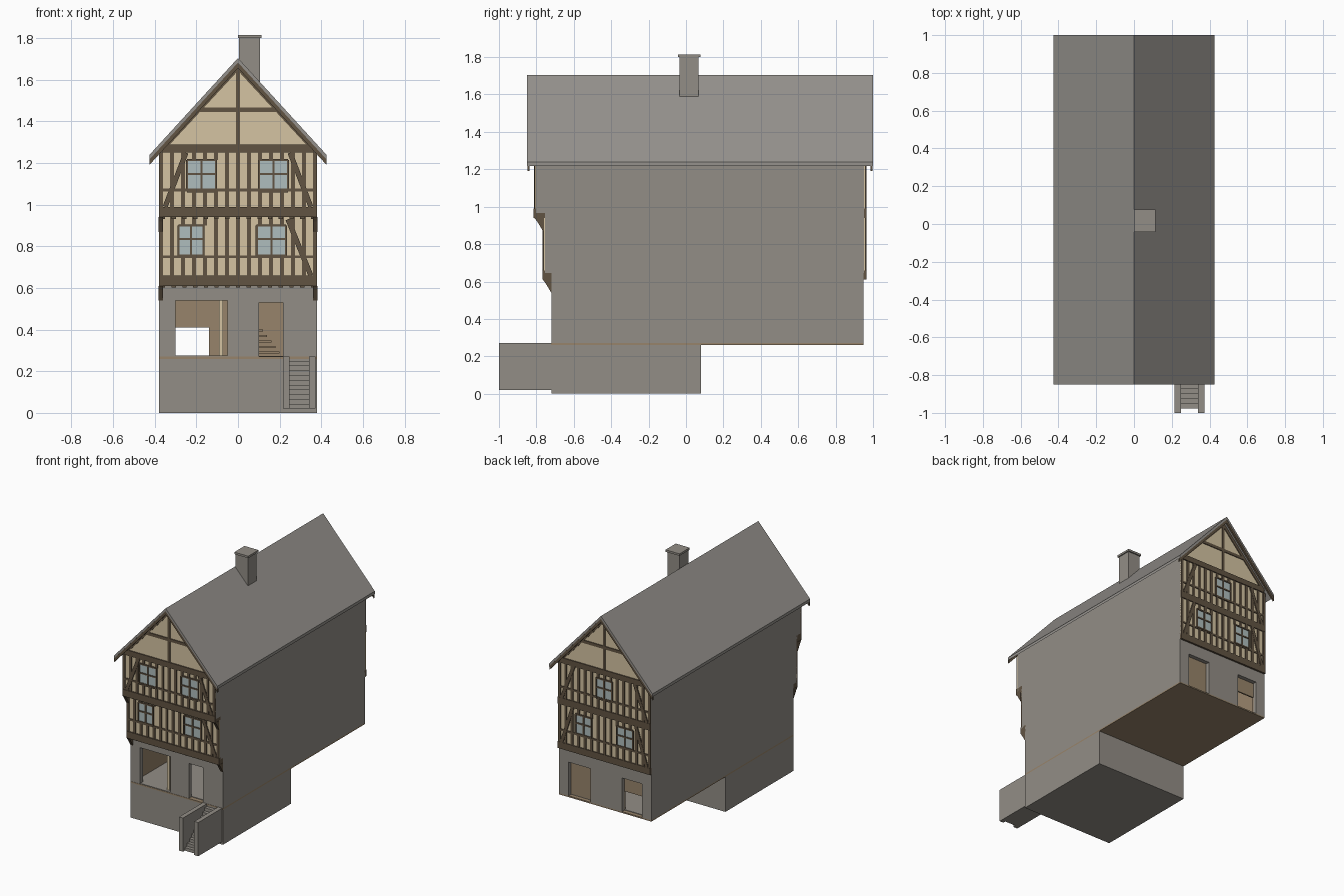
import bpy, bmesh
from mathutils import Vector

if "Cube" in bpy.data.objects:
    bpy.data.objects.remove(bpy.data.objects["Cube"])


def material(name, r, g, b):
    m = bpy.data.materials.new(name)
    m.use_nodes = True
    m.diffuse_color = (r, g, b, 1)
    m.node_tree.nodes["Principled BSDF"].inputs["Base Color"].default_value = (r, g, b, 1)
    return m


STONE = material("grey_stone", 0.29, 0.27, 0.24)
SLATE = material("grey_slate", 0.30, 0.285, 0.265)
PLASTER = material("cream_plaster", 0.66, 0.55, 0.36)
TIMBER = material("dark_timber", 0.12, 0.087, 0.055)
WOOD = material("tan_wood", 0.31, 0.23, 0.145)
GLASS = material("pale_glass", 0.43, 0.51, 0.51)


class Part:
    """Collects simple solids into one named object of one colour."""

    def __init__(self, name, mat):
        self.name, self.mat, self.bm = name, mat, bmesh.new()

    def prism(self, profile, y0, y1):
        # profile in the xz plane, extruded along y
        verts = [self.bm.verts.new((x, y0, z)) for x, z in profile]
        face = self.bm.faces.new(verts)
        out = bmesh.ops.extrude_face_region(self.bm, geom=[face], use_keep_orig=True)
        moved = [v for v in out["geom"] if isinstance(v, bmesh.types.BMVert)]
        bmesh.ops.translate(self.bm, verts=moved, vec=(0, y1 - y0, 0))
        return self

    def box(self, x0, x1, y0, y1, z0, z1):
        return self.prism([(x0, z0), (x1, z0), (x1, z1), (x0, z1)], y0, y1)

    def bar(self, p, q, w, y0, y1):
        # straight timber from p to q in the xz plane
        p, q = Vector(p), Vector(q)
        d = (q - p).normalized() * w / 2
        n = Vector((-d.y, d.x))
        return self.prism([p + n, q + n, q - n, p - n], y0, y1)

    def wall(self, y0, y1, z0, z1, half, holes):
        # wall with rectangular openings, holes sorted by x
        x = -half
        for a, b, lo, hi in holes:
            self.box(x, a, y0, y1, z0, z1)
            self.box(a, b, y0, y1, hi, z1)
            if lo > z0 + 0.001:
                self.box(a, b, y0, y1, z0, lo)
            x = b
        return self.box(x, half, y0, y1, z0, z1)

    def done(self):
        bmesh.ops.recalc_face_normals(self.bm, faces=self.bm.faces)
        mesh = bpy.data.meshes.new(self.name)
        self.bm.to_mesh(mesh)
        self.bm.free()
        mesh.materials.append(self.mat)
        obj = bpy.data.objects.new(self.name, mesh)
        bpy.context.collection.objects.link(obj)


W = 0.38          # half width of the house
FLOOR, FIRST, SECOND, EAVES = 0.27, 0.61, 0.94, 1.25

# Cellar and floor slab
Part("cellar", STONE).box(-W, W, -0.72, 0.08, 0, 0.26).done()
Part("floor_slab", WOOD).box(-W, W, -0.722, 0.95, 0.26, FLOOR).done()
Part("floor_paving", STONE).box(-0.35, 0.35, -0.69, 0.92, FLOOR, 0.274).done()

# Hollow ground floor
front_holes = [(-0.30, -0.05, 0.275, 0.54), (0.10, 0.215, FLOOR, 0.53)]
back_holes = [(-0.305, -0.14, FLOOR, 0.52), (0.12, 0.30, FLOOR, 0.52)]
ground = Part("ground_floor_walls", STONE)
ground.wall(-0.72, -0.69, FLOOR, FIRST, W, front_holes)
ground.wall(0.92, 0.95, FLOOR, FIRST, W, back_holes)
for s in (-1, 1):
    ground.box(*sorted((s * W, s * 0.355)), -0.69, 0.92, FLOOR, FIRST)
ground.done()

lining = Part("interior_lining", WOOD)
lining.wall(0.91, 0.92, FLOOR, 0.60, 0.35, [(-0.305, -0.14, FLOOR, 0.41)])
lining.box(-0.355, 0.355, -0.69, 0.92, 0.60, FIRST)
for s in (-1, 1):
    lining.box(*sorted((s * 0.355, s * 0.35)), -0.69, 0.91, FLOOR, 0.60)
lining.done()
Part("window_post", PLASTER).box(-0.092, -0.072, -0.70, -0.685, FLOOR, 0.54).done()

# Inner stair behind the front door
inner_stair = Part("inner_stair", WOOD)
for i in range(5):
    inner_stair.box(0.08, 0.12 + 0.02 * i, 0.3, 0.9, 0.39 - 0.026 * i, 0.40 - 0.026 * i)
inner_stair.done()

# Upper storeys with front jetties
upper = Part("upper_walls", STONE)
upper.box(-W, W, -0.72, 0.948, FIRST, 0.645)
upper.box(-W, W, -0.755, 0.953, 0.645, 0.965)
upper.box(-W, W, -0.802, 0.953, 0.965, EAVES)
upper.prism([(-W, EAVES), (W, EAVES), (W, 1.265), (0, 1.675), (-W, 1.265)], -0.802, 0.953)
upper.done()


def facade(label, wall_y, s, z0, z1, rail, windows, braces):
    """Timber framed storey; s is the outward direction along y."""
    def depth(d):
        return sorted((wall_y - s * 0.003, wall_y + s * d))
    Part(label + "_infill", PLASTER).box(-W, W, *depth(0.003), z0, z1).done()
    frame = Part(label + "_frame", TIMBER)
    glass = Part(label + "_glass", GLASS)
    t = depth(0.009)
    frame.box(-W, W, *t, rail - 0.007, rail + 0.007)
    count = 15
    for i in range(count):
        x = -0.37 + i * 0.74 / (count - 1)
        hit = [w for w in windows if w[0] - 0.012 < x < w[1] + 0.012]
        spans = [(z0, hit[0][2]), (hit[0][3], z1)] if hit else [(z0, z1)]
        for lo, hi in spans:
            frame.box(x - 0.01, x + 0.01, *t, lo, hi)
    for a, b, lo, hi in windows:
        glass.box(a, b, *depth(0.006), lo, hi)
        mid, cross = (a + b) / 2, lo + (hi - lo) * 0.55
        for x in (a, b, mid):
            frame.box(x - 0.005, x + 0.005, *depth(0.012), lo, hi)
        for z in (lo, cross, hi):
            frame.box(a, b, *depth(0.012), z - 0.005, z + 0.005)
    for p, q in braces:
        frame.bar(p, q, 0.024, *depth(0.011))
    frame.done()
    glass.done()


steep = [((-0.35, 0.99), (-0.25, EAVES)), ((0.35, 0.99), (0.25, EAVES))]
low_pair = [((-0.35, 0.66), (-0.26, 0.94)), ((0.35, 0.66), (0.26, 0.94))]
facade("front_first", -0.755, -1, 0.66, 0.94, 0.75,
       [(-0.285, -0.165, 0.757, 0.90), (0.09, 0.23, 0.757, 0.90)],
       [((0.35, 0.66), (0.24, 0.93))])
facade("front_second", -0.802, -1, 0.99, EAVES, 1.07,
       [(-0.245, -0.105, 1.065, 1.215), (0.10, 0.24, 1.065, 1.215)], steep)
facade("back_first", 0.953, 1, 0.66, 0.94, 0.75,
       [(-0.235, -0.105, 0.757, 0.90), (0.105, 0.235, 0.757, 0.90)], low_pair)
facade("back_second", 0.953, 1, 0.99, EAVES, 1.07,
       [(-0.065, 0.065, 1.065, 1.215)], steep)

# Storey beams, joist ends and corner corbels
beams = Part("storey_beams", TIMBER)
for y0, y1, z0, z1 in ((-0.768, -0.715, FIRST, 0.66), (-0.815, -0.75, SECOND, 0.99),
                       (-0.814, -0.80, EAVES, 1.29), (0.945, 0.964, FIRST, 0.66),
                       (0.95, 0.964, SECOND, 0.99), (0.95, 0.965, EAVES, 1.29)):
    half = W if z1 < 1.2 else 0.365
    beams.box(-half, half, y0, y1, z0, z1)
beams.done()
joists = Part("joist_ends", TIMBER)
corbels = Part("corner_corbels", TIMBER)
for wall_y, z in ((-0.72, FIRST), (-0.765, SECOND)):
    for i in range(15):
        x = -0.36 + i * 0.72 / 14
        joists.box(x - 0.01, x + 0.01, wall_y - 0.035, wall_y + 0.01, z - 0.008, z)
    for s in (-1, 1):
        corner = [(wall_y, z - 0.07), (wall_y, z), (wall_y - 0.045, z), (wall_y - 0.03, z - 0.02)]
        rings = [[corbels.bm.verts.new((s * x, y, h)) for y, h in corner] for x in (0.36, W + 0.002)]
        corbels.bm.faces.new(rings[0])
        corbels.bm.faces.new(rings[1])
        for i in range(4):
            j = (i + 1) % 4
            corbels.bm.faces.new((rings[0][i], rings[0][j], rings[1][j], rings[1][i]))
joists.done()
corbels.done()

# Gables: plaster triangle, king post, collar and rafters
for label, y, s in (("front", -0.802, -1), ("back", 0.953, 1)):
    near = sorted((y, y + s * 0.004))
    far = sorted((y, y + s * 0.010))
    Part(label + "_gable_infill", PLASTER).prism([(-0.36, 1.27), (0.36, 1.27), (0, 1.67)], *near).done()
    gable = Part(label + "_gable_frame", TIMBER)
    gable.box(-0.01, 0.01, *far, 1.29, 1.66)
    gable.box(-0.19, 0.19, *far, 1.445, 1.467)
    for side in (-1, 1):
        gable.bar((side * 0.365, 1.265), (0, 1.66), 0.022, *far)
    gable.done()


def chevron(top, bottom):
    """Roof-shaped profile lying between two depths below the slope."""
    e, r, low = 0.425, 1.705, 1.24
    return [(-e, low - top), (0, r - top), (e, low - top),
            (e, low - bottom), (0, r - bottom), (-e, low - bottom)]


# Roof, bargeboards and chimney
Part("roof", SLATE).prism(chevron(0, 0.022), -0.85, 1.0).done()
boards = Part("bargeboards", TIMBER)
for y in (-0.848, 0.986):
    boards.prism(chevron(0.022, 0.048), y, y + 0.012)
boards.done()
chimney = Part("chimney", STONE)
chimney.box(0.006, 0.106, -0.035, 0.067, 1.55, 1.80)
chimney.box(0, 0.114, -0.043, 0.077, 1.80, 1.815)
chimney.done()

# Entrance steps between two parapets
steps = Part("entrance_steps", STONE)
for x in (0.215, 0.34):
    steps.box(x, x + 0.033, -1.0, -0.72, 0.02, FLOOR)
for i in range(10):
    steps.box(0.248, 0.34, -0.978 + i * 0.0258, -0.72, 0.02 + i * 0.023, 0.043 + i * 0.023)
steps.done()
